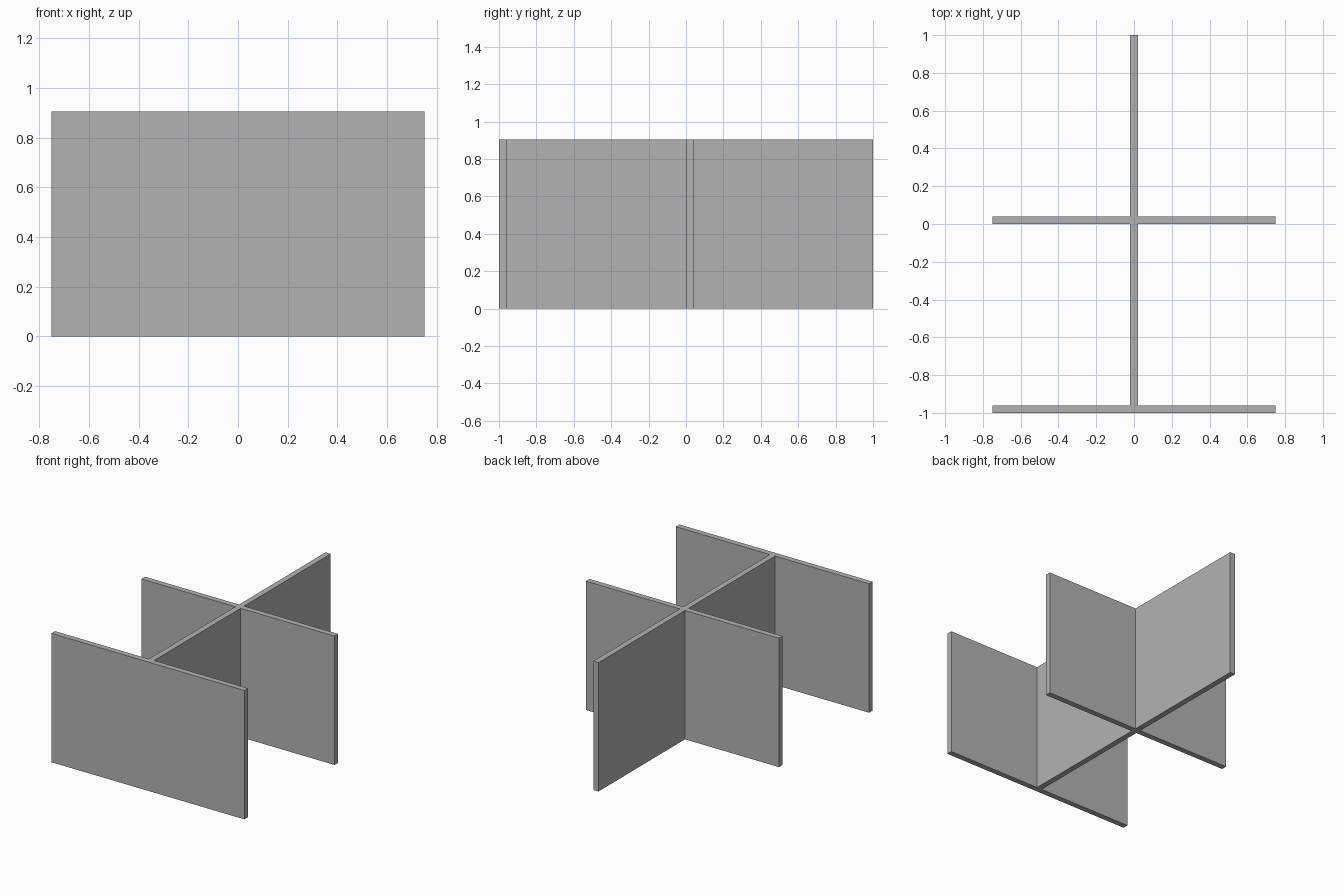
import bpy
import bmesh

cube = bpy.data.objects.get("Cube")
if cube:
    bpy.data.objects.remove(cube, do_unlink=True)

HEIGHT = 0.905
THICK = 0.04           # panel thickness
HALF_WIDTH = 0.75      # reach of the cross panels
HALF_SPINE = THICK / 2

# Single flat grey
grey = bpy.data.materials.new("plain_grey")
grey.use_nodes = True
colour = (0.45, 0.45, 0.45, 1.0)
grey.diffuse_color = colour
grey.node_tree.nodes["Principled BSDF"].inputs["Base Color"].default_value = colour

# Left half of the plan outline, back to front: spine, middle panel, front panel
half = [
    (HALF_SPINE, 1.0),
    (HALF_SPINE, THICK), (HALF_WIDTH, THICK), (HALF_WIDTH, 0.0), (HALF_SPINE, 0.0),
    (HALF_SPINE, THICK - 1), (HALF_WIDTH, THICK - 1), (HALF_WIDTH, -1.0),
]
outline = half + [(-x, y) for x, y in reversed(half)]

# Raise the outline into one solid set of joined panels
bm = bmesh.new()
base = bm.faces.new([bm.verts.new((x, y, 0)) for x, y in outline])
walls = bmesh.ops.extrude_face_region(bm, geom=[base], use_keep_orig=True)
top = [v for v in walls["geom"] if isinstance(v, bmesh.types.BMVert)]
bmesh.ops.translate(bm, verts=top, vec=(0, 0, HEIGHT))
bmesh.ops.recalc_face_normals(bm, faces=bm.faces)

mesh = bpy.data.meshes.new("divider_panels")
bm.to_mesh(mesh)
bm.free()
mesh.materials.append(grey)
panels = bpy.data.objects.new("divider_panels", mesh)
bpy.context.collection.objects.link(panels)
